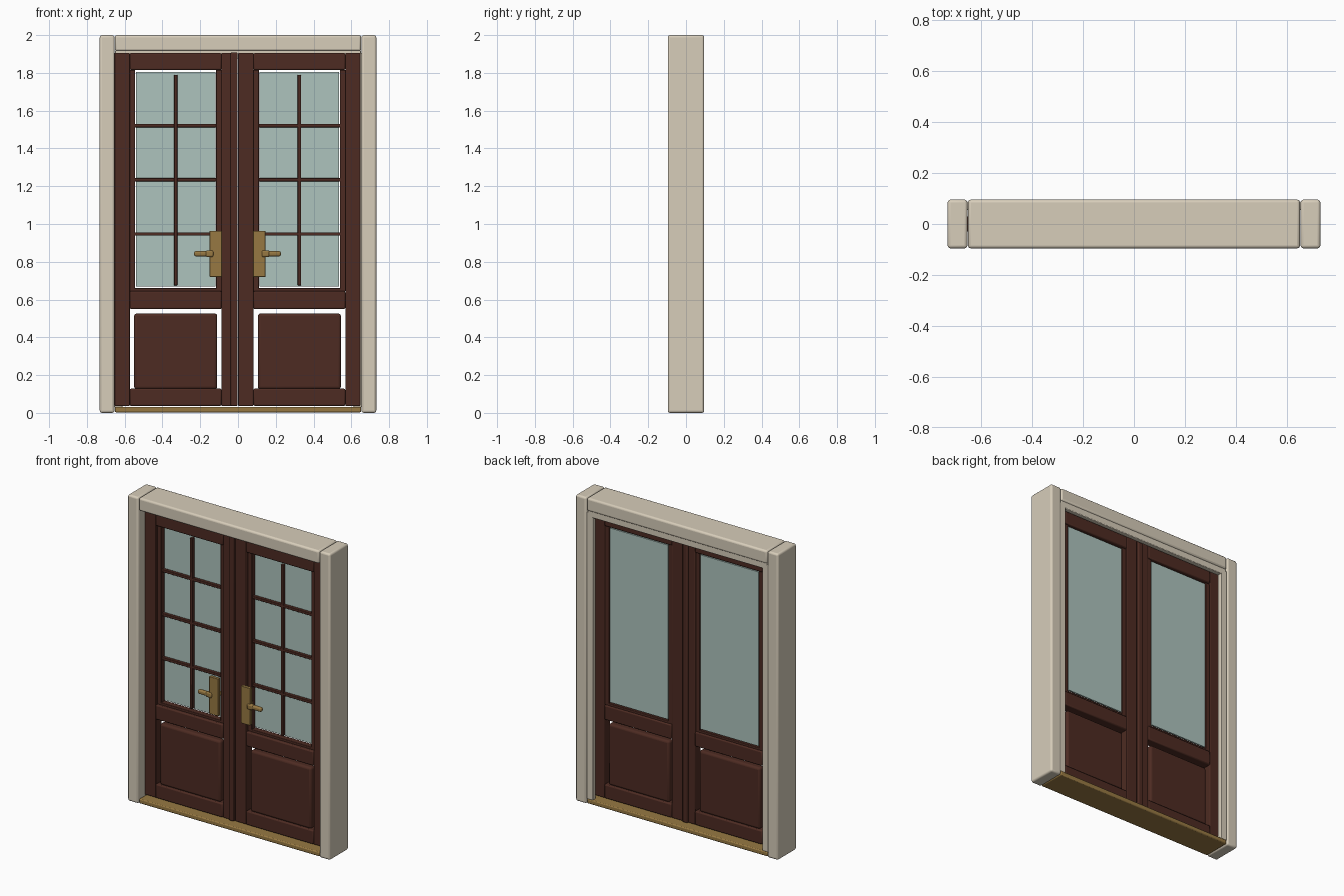
import bpy
import bmesh
from mathutils import Vector

if "Cube" in bpy.data.objects:
    bpy.data.objects.remove(bpy.data.objects["Cube"])


def material(name, rgb):
    m = bpy.data.materials.new(name)
    m.diffuse_color = (*rgb, 1)
    m.use_nodes = True
    m.node_tree.nodes["Principled BSDF"].inputs["Base Color"].default_value = m.diffuse_color
    return m


CREAM = material("cream_paint", (0.68, 0.61, 0.49))
WOOD = material("dark_wood", (0.075, 0.024, 0.016))
BRASS = material("brass", (0.31, 0.19, 0.055))
GLASS = material("pale_glass", (0.42, 0.55, 0.51))


def box(name, x, y, z, mat, bevel=0.004, segments=2):
    """Bevelled box spanning the given (low, high) ranges."""
    lo, hi = Vector((x[0], y[0], z[0])), Vector((x[1], y[1], z[1]))
    bm = bmesh.new()
    bmesh.ops.create_cube(bm, size=1)
    for v in bm.verts:
        v.co = (lo + hi) / 2 + Vector(a * b for a, b in zip(v.co, hi - lo))
    mesh = bpy.data.meshes.new(name)
    bm.to_mesh(mesh)
    bm.free()
    mesh.materials.append(mat)
    ob = bpy.data.objects.new(name, mesh)
    bpy.context.collection.objects.link(ob)
    if bevel:
        mod = ob.modifiers.new("bevel", 'BEVEL')
        mod.width = bevel
        mod.segments = segments
        bpy.ops.object.select_all(action='DESELECT')
        ob.select_set(True)
        bpy.context.view_layer.objects.active = ob
        bpy.ops.object.shade_smooth_by_angle()
    return ob


def span(c, a, b):
    """Range around c from signed offsets a and b."""
    return (c + min(a, b), c + max(a, b))


# Outer frame: jambs, head and rear stops
for side, s in (("left", -1), ("right", 1)):
    box(side + "_jamb", span(0, s * 0.654, s * 0.732), (-0.096, 0.096), (0, 2), CREAM, 0.012, 3)
    box(side + "_stop", span(0, s * 0.612, s * 0.656), (0.055, 0.088), (0.03, 1.905), CREAM)
box("frame_head", (-0.652, 0.652), (-0.096, 0.096), (1.915, 2), CREAM, 0.012, 3)
box("head_stop", (-0.65, 0.65), (0.055, 0.088), (1.875, 1.92), CREAM)

# Sill across the opening
box("threshold", (-0.652, 0.652), (-0.092, 0.092), (0.003, 0.032), BRASS, 0.006)


def leaf(side, c, s):
    """One door leaf centred on c; s points towards the outer jamb."""
    # Stiles and rails
    for part, d in (("outer", s), ("inner", -s)):
        box(f"{side}_{part}_stile", span(c, d * 0.243, d * 0.324), (-0.03, 0.03),
            (0.037, 1.905), WOOD)
        box(f"{side}_{part}_glazing_bead", span(c, d * 0.214, d * 0.245), (-0.015, 0.024),
            (0.645, 1.815), WOOD, 0.003)
    for part, z in (("bottom", (0.037, 0.128)), ("lock", (0.55, 0.645)), ("top", (1.815, 1.905))):
        box(f"{side}_{part}_rail", (c - 0.243, c + 0.243), (-0.034, 0.034), z, WOOD, 0.007)
    box(f"{side}_lower_glazing_bead", (c - 0.243, c + 0.243), (-0.015, 0.024),
        (0.643, 0.66), WOOD, 0.003)

    # Raised lower panel
    box(f"{side}_lower_panel", (c - 0.22, c + 0.22), (-0.024, 0.024), (0.126, 0.526),
        WOOD, 0.014, 3)

    # Glass and glazing bars
    box(f"{side}_glass", (c - 0.21, c + 0.21), (0.012, 0.022), (0.668, 1.806), GLASS, 0)
    box(f"{side}_vertical_bar", (c - 0.009, c + 0.009), (-0.012, 0.012), (0.675, 1.79),
        WOOD, 0.003)
    for i in range(3):
        z = 0.947 + i * 0.287
        box(f"{side}_horizontal_bar_{i + 1}", (c - 0.243, c + 0.243), (-0.01, 0.012),
            (z - 0.009, z + 0.009), WOOD, 0.003)

    # Handle plate, spindle and lever
    box(f"{side}_handle_plate", span(c, -s * 0.245, -s * 0.18), (-0.084, -0.062),
        (0.72, 0.963), BRASS, 0.002)
    box(f"{side}_handle_spindle", span(c, -s * 0.225, -s * 0.2), (-0.065, -0.02),
        (0.83, 0.855), BRASS, 0.003)
    box(f"{side}_handle_hub", span(c, -s * 0.2, -s * 0.158), (-0.09, -0.062),
        (0.825, 0.86), BRASS, 0.008)
    box(f"{side}_handle_lever", span(c, -s * 0.19, -s * 0.098), (-0.088, -0.062),
        (0.829, 0.856), BRASS, 0.009, 3)


leaf("left", -0.33, -1)
leaf("right", 0.325, 1)

# Cover strip over the meeting stiles
box("meeting_strip", (-0.039, -0.002), (-0.042, 0.042), (0.037, 1.908), WOOD, 0.006)
